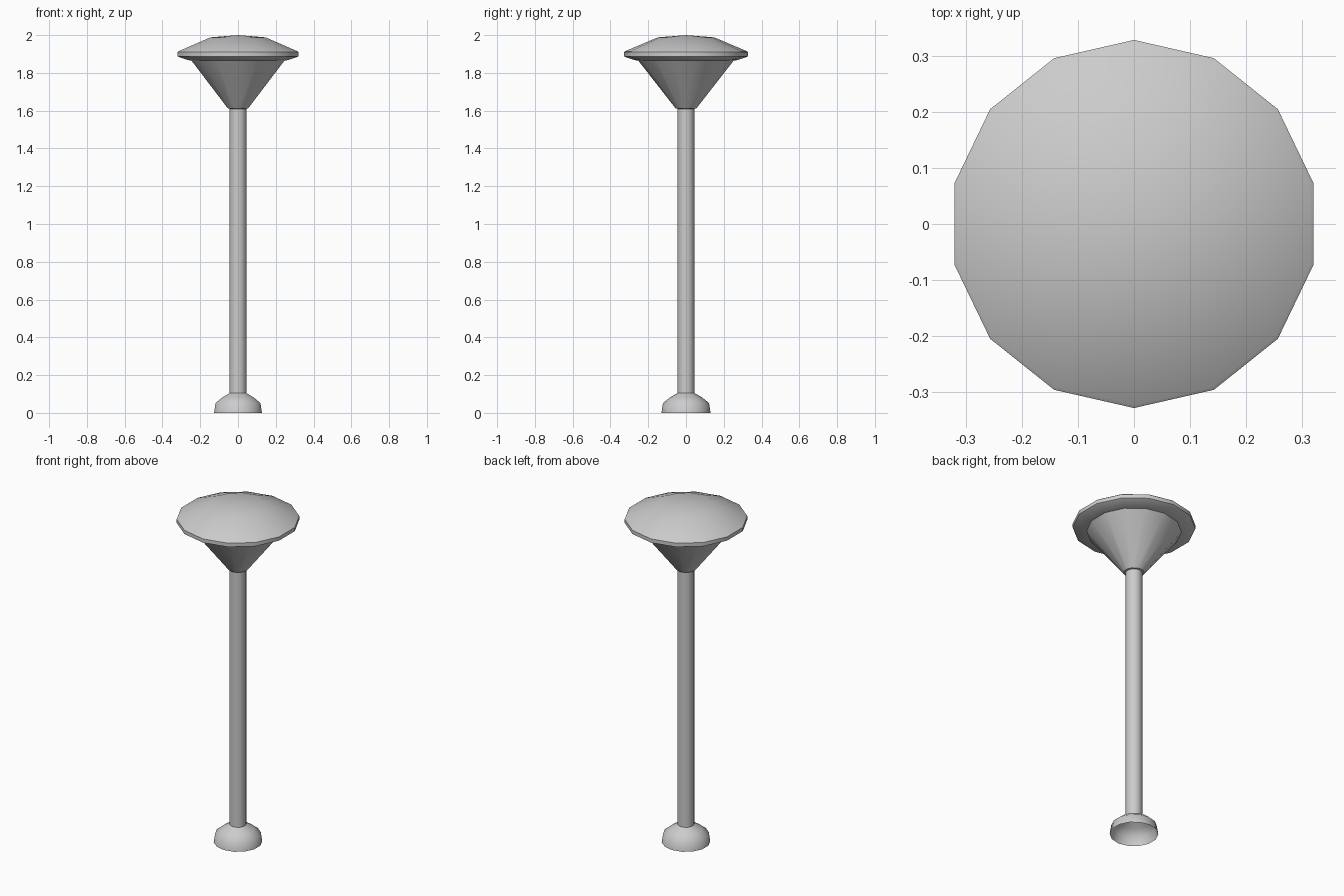
import bpy, bmesh, math

if "Cube" in bpy.data.objects:
    bpy.data.objects.remove(bpy.data.objects["Cube"])

SIDES = 14


def lathe(name, profile, angle=30):
    """Revolve a (radius, height) profile into a 14-sided part, a corner facing +y."""
    bm = bmesh.new()
    rings = []
    for r, z in profile:
        if r == 0:
            rings.append([bm.verts.new((0, 0, z))] * SIDES)
        else:
            rings.append([bm.verts.new((r * math.sin(-2 * math.pi * i / SIDES),
                                        r * math.cos(2 * math.pi * i / SIDES), z))
                          for i in range(SIDES)])
    for a, b in zip(rings, rings[1:]):
        for i in range(SIDES):
            j = (i + 1) % SIDES
            quad = [a[i], a[j], b[j], b[i]]
            bm.faces.new(list(dict.fromkeys(quad)))
    mesh = bpy.data.meshes.new(name)
    bm.to_mesh(mesh)
    bm.free()
    obj = bpy.data.objects.new(name, mesh)
    bpy.context.collection.objects.link(obj)
    bpy.ops.object.select_all(action='DESELECT')
    obj.select_set(True)
    bpy.context.view_layer.objects.active = obj
    bpy.ops.object.shade_smooth_by_angle(angle=math.radians(angle))
    return obj


# Hollow foot, open underneath
lathe("base", [(0.13, 0), (0.122, 0.052), (0.085, 0.082), (0.045, 0.105)], 50)

# Slim post
lathe("pole", [(0.045, 0.10), (0.045, 1.612)])

# Flared shade with a small collar ledge at its foot
lathe("lamp_cone", [(0.045, 1.61), (0.055, 1.612), (0.258, 1.872)])

# Cap: underside, thin rim, shallow dome
lathe("cap", [(0.235, 1.866), (0.27, 1.867), (0.321, 1.884), (0.328, 1.888),
              (0.328, 1.91), (0.322, 1.915), (0.15, 1.988), (0, 2.0)])
